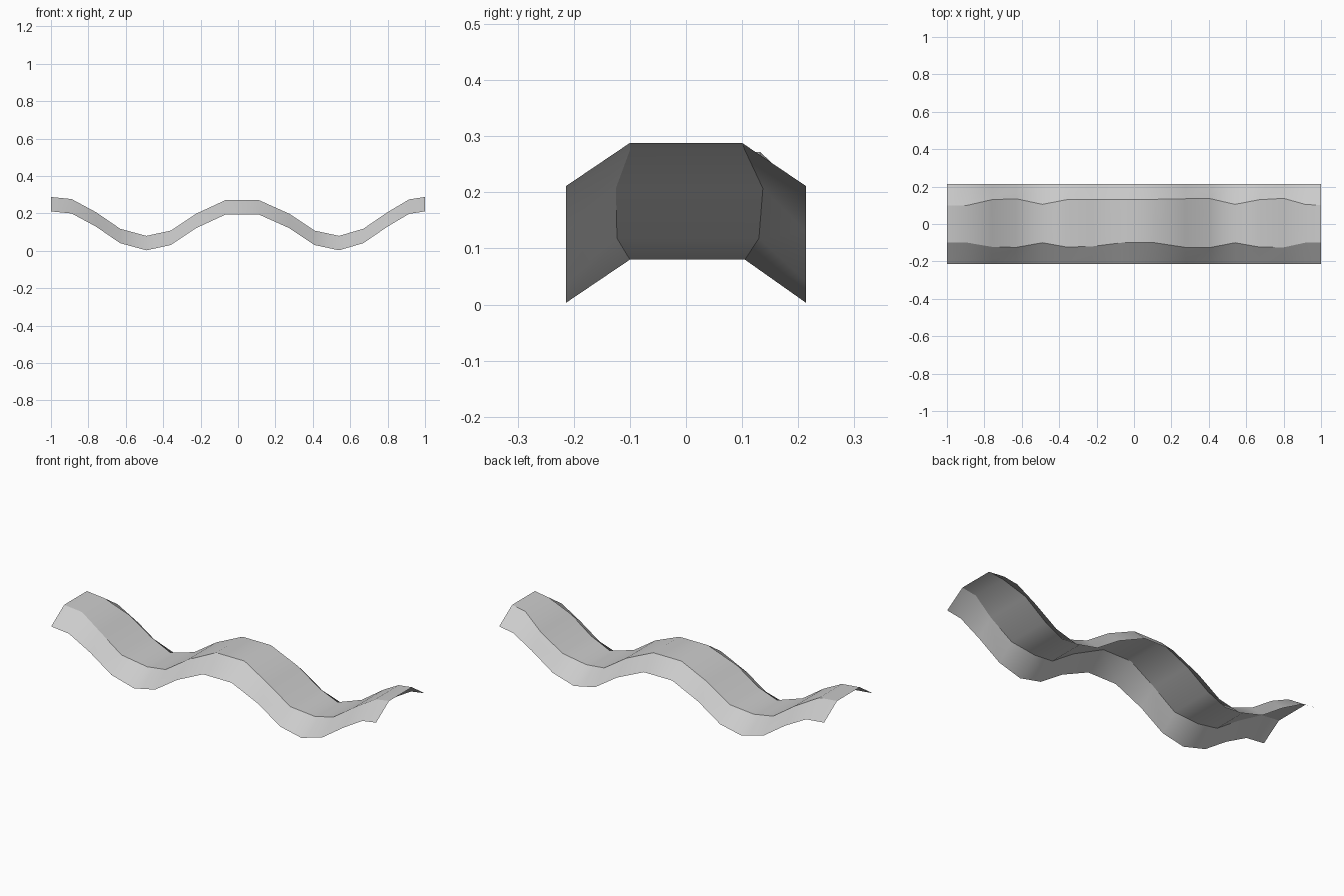
import bpy, bmesh, math

if "Cube" in bpy.data.objects:
    bpy.data.objects.remove(bpy.data.objects["Cube"])

# Stations along the wavy strip: x, ridge height, front crest half-width, back crest half-width
stations = [
    (-1.00, .288, .10, .10), (-.89, .277, .10, .10), (-.76, .207, .122, .13),
    (-.63, .118, .125, .135), (-.49, .080, .10, .105), (-.36, .108, .123, .13),
    (-.225, .198, .12, .132), (-.065, .272, .10, .132), (.11, .272, .10, .132),
    (.275, .198, .125, .135), (.41, .108, .125, .135), (.54, .080, .10, .105),
    (.67, .118, .123, .13), (.80, .207, .125, .137), (.915, .275, .10, .105),
    (1.00, .288, .10, .10),
]
DROP = .077      # height of the sloping skirts
HALF = .214      # outer half-width

grey = bpy.data.materials.new("light_grey")
grey.diffuse_color = (.6, .6, .6, 1)
grey.use_nodes = True
grey.node_tree.nodes["Principled BSDF"].inputs["Base Color"].default_value = grey.diffuse_color

# Open sheet: flat crest with a sloping skirt on each side
bm = bmesh.new()
rows = []
for x, z, front, back in stations:
    profile = [(-HALF, z - DROP), (-front, z), (back, z), (HALF, z - DROP)]
    rows.append([bm.verts.new((x, y, h)) for y, h in profile])
for a, b in zip(rows, rows[1:]):
    for i in range(3):
        bm.faces.new((a[i], b[i], b[i + 1], a[i + 1]))

mesh = bpy.data.meshes.new("wavy_strip")
bm.to_mesh(mesh)
bm.free()
mesh.materials.append(grey)
strip = bpy.data.objects.new("wavy_strip", mesh)
bpy.context.collection.objects.link(strip)

# Smooth along the waves, sharp along the crest edges
bpy.context.view_layer.objects.active = strip
strip.select_set(True)
bpy.ops.object.shade_smooth_by_angle(angle=math.radians(30))
